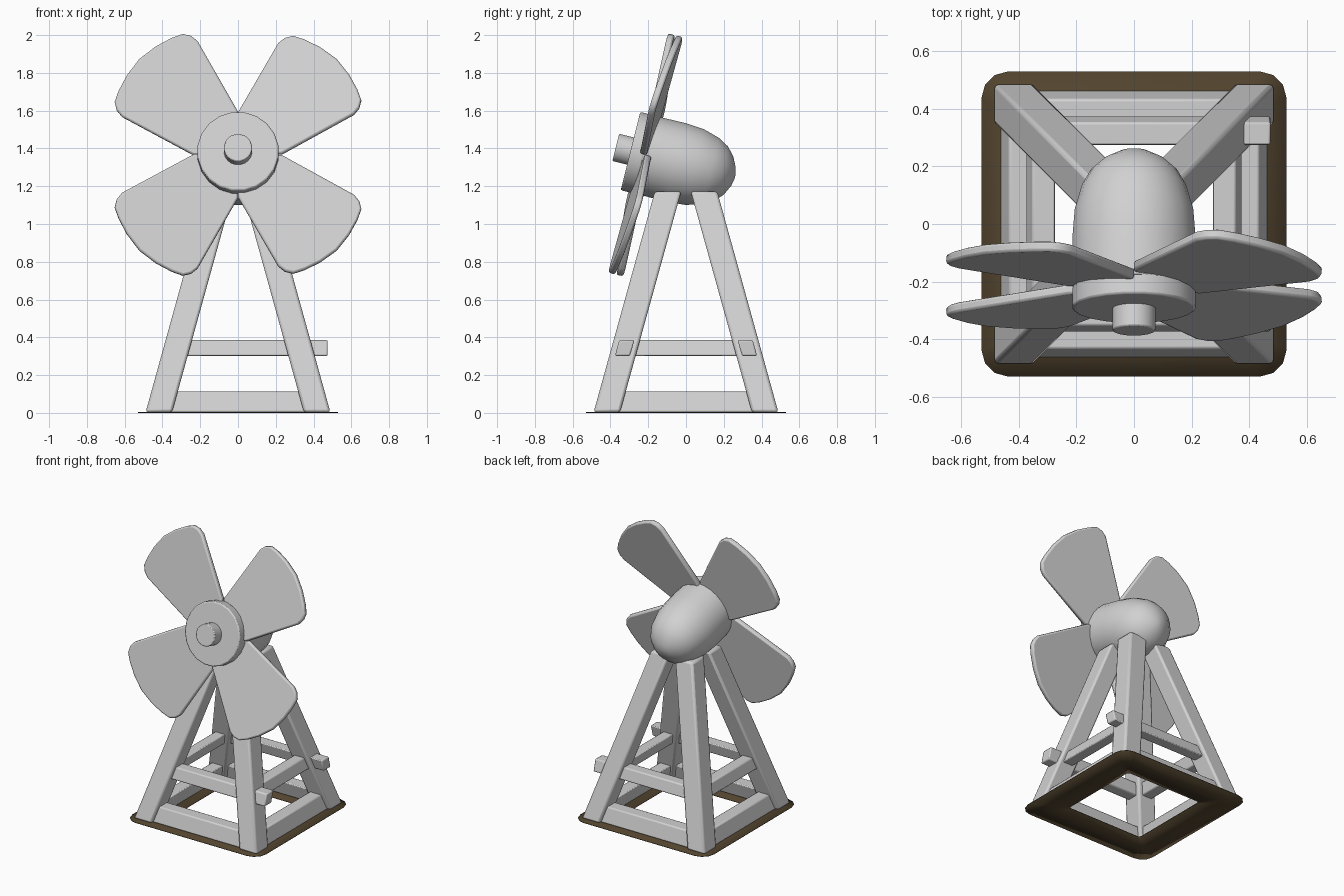
import bpy, bmesh, math
from mathutils import Matrix

if "Cube" in bpy.data.objects:
    bpy.data.objects.remove(bpy.data.objects["Cube"], do_unlink=True)


def material(name, rgb):
    m = bpy.data.materials.new(name)
    m.use_nodes = True
    m.diffuse_color = (*rgb, 1)
    m.node_tree.nodes["Principled BSDF"].inputs["Base Color"].default_value = (*rgb, 1)
    return m


GREY = material("plain grey", (0.64, 0.64, 0.64))
BROWN = material("earth brown", (0.085, 0.058, 0.028))


def add(name, verts, faces, mat=GREY, matrix=None, bevel=0.0, segments=2):
    bm = bmesh.new()
    vs = [bm.verts.new(v) for v in verts]
    for f in faces:
        bm.faces.new([vs[i] for i in f])
    bmesh.ops.remove_doubles(bm, verts=bm.verts[:], dist=1e-5)
    bmesh.ops.recalc_face_normals(bm, faces=bm.faces[:])
    mesh = bpy.data.meshes.new(name)
    bm.to_mesh(mesh)
    bm.free()
    mesh.materials.append(mat)
    ob = bpy.data.objects.new(name, mesh)
    bpy.context.collection.objects.link(ob)
    if matrix:
        ob.matrix_world = matrix
    if bevel:
        mod = ob.modifiers.new("bevel", 'BEVEL')
        mod.width, mod.segments = bevel, segments
        mod.limit_method, mod.angle_limit = 'ANGLE', math.radians(40)
    bpy.ops.object.select_all(action='DESELECT')
    ob.select_set(True)
    bpy.context.view_layer.objects.active = ob
    bpy.ops.object.shade_smooth_by_angle(angle=math.radians(40))
    return ob


def loft(name, rings, **kw):
    """Closed solid through rings with equal point counts."""
    n = len(rings[0])
    faces = [list(range(n)), [(len(rings) - 1) * n + i for i in range(n)]]
    for k in range(len(rings) - 1):
        for i in range(n):
            j = (i + 1) % n
            faces.append([k * n + i, k * n + j, (k + 1) * n + j, (k + 1) * n + i])
    return add(name, [p for r in rings for p in r], faces, **kw)


def lathe(name, profile, sides=20, **kw):
    """Solid of revolution about local z from (radius, z) pairs."""
    turn = [2 * math.pi * (i + 0.5) / sides for i in range(sides)]
    rings = [[(r * math.cos(a), r * math.sin(a), z) for a in turn] for r, z in profile]
    return loft(name, rings, **kw)


# Ground plate: rounded square frame
def rounded_square(half, radius, z):
    pts = []
    for q in range(4):
        cx, cy = [(1, 1), (-1, 1), (-1, -1), (1, -1)][q]
        for s in range(4):
            a = math.pi / 2 * (q + s / 3)
            pts.append((cx * (half - radius) + radius * math.cos(a),
                        cy * (half - radius) + radius * math.sin(a), z))
    return pts


n = 16
ring = rounded_square(0.53, 0.09, 0) + rounded_square(0.3, 0.02, 0)
plate = add("ground_plate", ring,
            [[i, (i + 1) % n, n + (i + 1) % n, n + i] for i in range(n)], mat=BROWN)
for v in plate.data.vertices:
    v.co.z = 0.004
solid = plate.modifiers.new("thickness", 'SOLIDIFY')
solid.thickness, solid.offset = 0.004, -1
if plate.data.polygons[0].normal.z < 0:
    plate.data.flip_normals()


# Tower legs lean toward the axis
def lean(z):
    return 0.42 - 0.277 * z


def square(cx, cy, h, z):
    return [(cx - h, cy - h, z), (cx + h, cy - h, z), (cx + h, cy + h, z), (cx - h, cy + h, z)]


for sx, side in ((1, "left"), (-1, "right")):
    for sy, end in ((-1, "front"), (1, "back")):
        loft(f"{end}_{side}_leg",
             [square(sx * lean(z), sy * lean(z), 0.07, z) for z in (0.004, 1.172)],
             bevel=0.014)


# Rails between the legs, with sections slanted like the legs
def rail(name, sign, along_x, start, end, z0, z1, h):
    section = [(sign * (lean(z) + o), z) for z, o in ((z0, -h), (z0, h), (z1, h), (z1, -h))]
    rings = [[(t, c, z) if along_x else (c, t, z) for c, z in section] for t in (start, end)]
    loft(name, rings, bevel=0.008)


for sign, fb, lr in ((-1, "front", "right"), (1, "back", "left")):
    rail(f"{fb}_bottom_rail", sign, True, -0.4, 0.4, 0.004, 0.112, 0.045)
    rail(f"{lr}_bottom_rail", sign, False, -0.4, 0.4, 0.004, 0.112, 0.045)
    rail(f"{fb}_upper_rail", sign, True, -0.33, 0.475, 0.302, 0.385, 0.04)
    rail(f"{lr}_upper_rail", sign, False, -0.33, 0.33, 0.302, 0.385, 0.04)

# Rotor frame: local z points forward along the tilted shaft
HUB = Matrix.Translation((0, -0.294, 1.386)) @ Matrix.Rotation(math.radians(76), 4, 'X')

lathe("hub_disc", [(0.216, 0), (0.216, -0.075)], matrix=HUB, bevel=0.008)
lathe("hub_cap", [(0.075, 0.08), (0.075, -0.02)], matrix=HUB, bevel=0.006)
lathe("housing", [(0.214, -0.07), (0.216, -0.25), (0.208, -0.35), (0.182, -0.44),
                  (0.15, -0.495), (0.105, -0.535), (0.05, -0.562), (0.012, -0.57)],
      sides=24, matrix=HUB)

# Four pitched blades
half = [(0.165, 0.165), (0.284, 0.585), (0.279, 0.63), (0.256, 0.668),
        (0.2, 0.695), (0.11, 0.723)]
outline = [(0, 0)] + half + [(0, 0.738)] + [(-x, y) for x, y in reversed(half)]
for k in range(4):
    m = (HUB @ Matrix.Translation((0, 0, -0.083))
         @ Matrix.Rotation(math.radians(45 + 90 * k), 4, 'Z')
         @ Matrix.Rotation(math.radians(-5), 4, 'Y'))
    loft(f"blade_{k + 1}", [[(x, y, z) for x, y in outline] for z in (-0.018, 0.018)],
         matrix=m, bevel=0.01)
